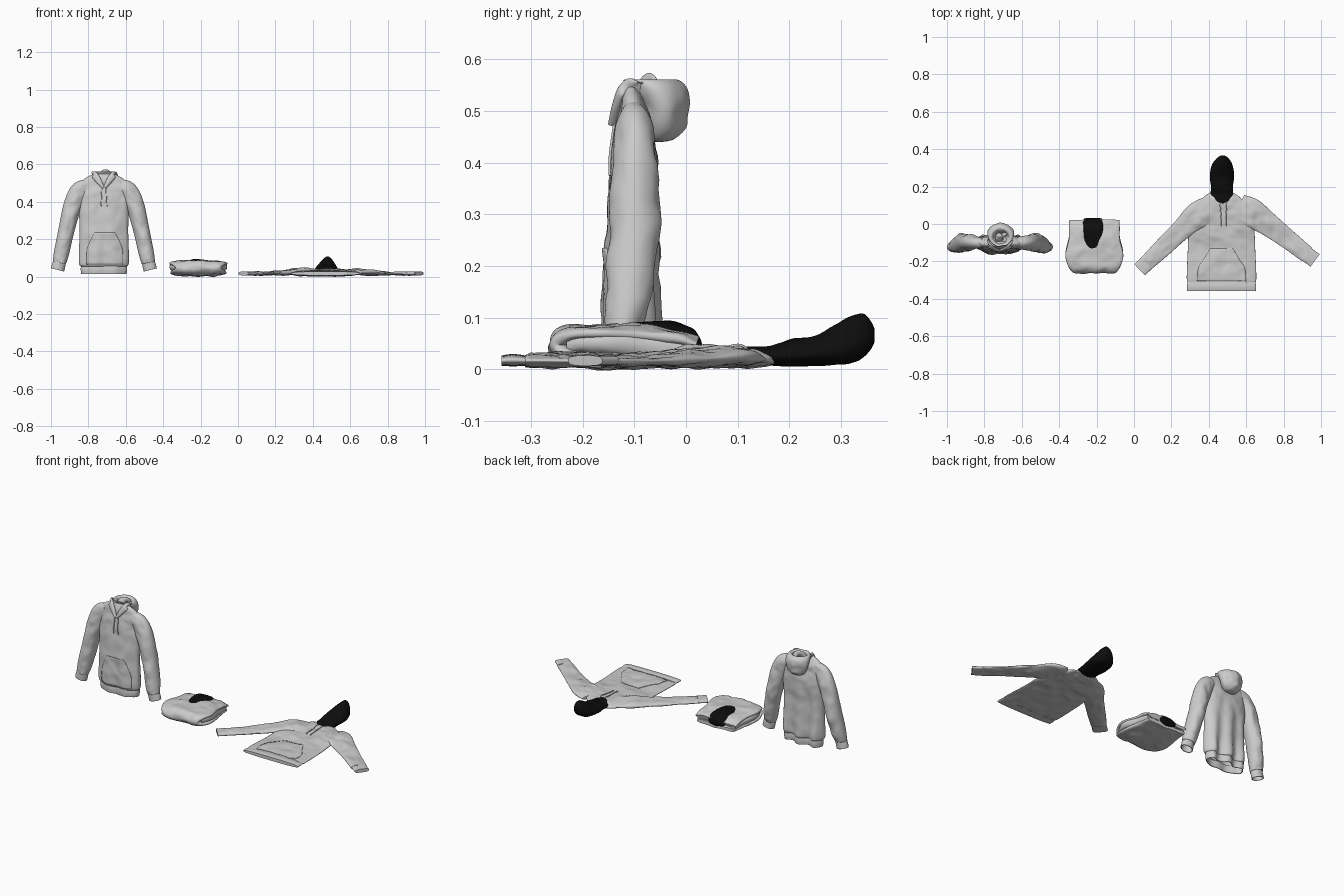
import bpy, math
from mathutils import Vector, noise
from mathutils.bvhtree import BVHTree

if "Cube" in bpy.data.objects:
    bpy.data.objects.remove(bpy.data.objects["Cube"])

X, Y, Z = Vector((1, 0, 0)), Vector((0, 1, 0)), Vector((0, 0, 1))
black = bpy.data.materials.new("black_fabric")
black.diffuse_color = (0.004, 0.004, 0.004, 1)
black.use_nodes = True
black.node_tree.nodes["Principled BSDF"].inputs["Base Color"].default_value = black.diffuse_color


def finish(name, verts, faces, mat=None, thick=0):
    me = bpy.data.meshes.new(name)
    me.from_pydata(verts, [], faces)
    ob = bpy.data.objects.new(name, me)
    bpy.context.collection.objects.link(ob)
    if mat:
        me.materials.append(mat)
    bpy.ops.object.select_all(action='DESELECT')
    bpy.context.view_layer.objects.active = ob
    ob.select_set(True)
    bpy.ops.object.mode_set(mode='EDIT')
    bpy.ops.mesh.select_all(action='SELECT')
    bpy.ops.mesh.normals_make_consistent(inside=False)
    bpy.ops.object.mode_set(mode='OBJECT')
    bpy.ops.object.shade_smooth_by_angle(angle=math.radians(50))
    if thick:
        m = ob.modifiers.new("thickness", 'SOLIDIFY')
        m.thickness, m.offset = thick, -1
    return ob


def spline(secs, steps):
    # Catmull-Rom through the section rows
    s = [secs[0]] + list(secs) + [secs[-1]]
    out = []
    for i in range(1, len(s) - 2):
        for k in range(steps):
            t = k / steps
            out.append([0.5 * (2 * b + (c - a) * t + (2 * a - 5 * b + 4 * c - d) * t * t
                               + (3 * b - a - 3 * c + d) * t ** 3)
                        for a, b, c, d in zip(s[i - 1], s[i], s[i + 1], s[i + 2])])
    return out + [list(secs[-1])]


def loft(name, secs, u=None, v=None, power=2.0, steps=8, n=64, warp=None,
         wrinkle=0.0, caps=(True, True), mat=None, thick=0):
    # secs rows: x, y, z, half width, half depth
    rows = spline(secs, steps)
    P = [Vector(r[:3]) for r in rows]
    verts, faces = [], []
    for i, r in enumerate(rows):
        t = (P[min(i + 1, len(P) - 1)] - P[max(i - 1, 0)]).normalized()
        uu = u or v.cross(t).normalized()
        vv = v or t.cross(u).normalized()
        for k in range(n):
            a = 2 * math.pi * k / n
            c, s = math.cos(a), math.sin(a)
            p = (P[i] + uu * r[3] * math.copysign(abs(c) ** (2 / power), c)
                 + vv * r[4] * math.copysign(abs(s) ** (2 / power), s))
            if wrinkle:
                p = p + vv * wrinkle * (noise.noise(p * 16) + 0.5 * noise.noise(p * 33)) * s
            verts.append(warp(p) if warp else p)
    for i in range(len(rows) - 1):
        for k in range(n):
            faces.append((i * n + k, i * n + (k + 1) % n,
                          (i + 1) * n + (k + 1) % n, (i + 1) * n + k))
    if caps[0]:
        faces.append(tuple(range(n))[::-1])
    if caps[1]:
        faces.append(tuple(range((len(rows) - 1) * n, len(rows) * n)))
    finish(name, verts, faces, mat, thick)
    return BVHTree.FromPolygons(verts, faces)


def on_surface(tree, p, d, off):
    hit = tree.ray_cast(p, d)[0]
    return (hit if hit else p + d * 0.5) - d * off


def pocket(name, tree, cx, levels, d, place):
    # trapezoid patch laid onto the garment; levels rows: position, half width
    rows, n = spline(levels, 6), 24
    verts = [on_surface(tree, place(cx + w * (2 * k / n - 1), h), d, 0.003)
             for h, w in rows for k in range(n + 1)]
    faces = [(i * (n + 1) + k, i * (n + 1) + k + 1, (i + 1) * (n + 1) + k + 1, (i + 1) * (n + 1) + k)
             for i in range(len(rows) - 1) for k in range(n)]
    finish(name, verts, faces, thick=0.003)


def cord(name, pts, r=0.0025, mat=None):
    rows = spline(pts, 5)
    cu = bpy.data.curves.new(name, 'CURVE')
    cu.dimensions, cu.bevel_depth, cu.bevel_resolution, cu.use_fill_caps = '3D', r, 2, True
    sp = cu.splines.new('POLY')
    sp.points.add(len(rows) - 1)
    for q, p in zip(sp.points, rows):
        q.co = (*p, 1)
    if mat:
        cu.materials.append(mat)
    bpy.context.collection.objects.link(bpy.data.objects.new(name, cu))


# ---------- hanging hoodie ----------
C = -0.717


def drape(p):
    f = max(0, min(1, (0.42 - p.z) / 0.35))
    back = max(0, min(1, (p.y + 0.13) / 0.06))
    q = p.copy()
    q.y += f * 0.010 * (0.4 + 0.9 * back) * math.sin((p.x - C) * 62 + 1.2 + 2 * p.z)
    return q


torso = loft("hanging_body", [(C, y, z, w, d) for z, w, y, d in (
    (0.055, .124, -.108, .044), (0.085, .134, -.108, .050), (.25, .130, -.108, .047),
    (.38, .135, -.102, .045), (.45, .136, -.100, .039), (.49, .132, -.100, .033),
    (.52, .108, -.103, .024), (.54, .075, -.105, .016), (.55, .050, -.106, .011))],
    u=X, v=Y, power=2.3, warp=drape, wrinkle=.006, caps=(False, True), thick=.004)
loft("hanging_hem_band", [(C, -.108, .014, .121, .043), (C, -.108, .035, .124, .045),
     (C, -.108, .058, .123, .043)], u=X, v=Y, power=2.3, warp=drape, caps=(False, False), thick=.004)
for s, side in ((-1, "left"), (1, "right")):
    loft("hanging_sleeve_" + side, [(C + s * x, y, z, w, d) for x, y, z, w, d in (
        (.085, -.102, .487, .036, .026), (.130, -.099, .457, .050, .035), (.167, -.099, .38, .049, .043),
        (.200, -.101, .25, .043, .049), (.226, -.113, .13, .041, .042), (.238, -.121, .075, .036, .032))],
        v=Y, wrinkle=.008, caps=(True, False), thick=.004)
    loft("hanging_cuff_" + side, [(C + s * x, -.122, z, w, .029) for x, z, w in (
        (.237, .080, .034), (.243, .056, .036), (.248, .036, .036))],
        v=Y, caps=(False, False), thick=.004)
    # hood edge falling to the neck point, and drawstring
    loft("hanging_hood_edge_" + side, [(C + s * x, y, z, w, .010) for x, y, z, w in (
        (.060, -.085, .545, .012), (.052, -.118, .545, .018), (.030, -.132, .515, .016),
        (.004, -.141, .475, .007))], v=Y, n=24)
    cord("hanging_drawstring_" + side,
         [on_surface(torso, Vector((C + s * (.010 + .002 * i), -.5, z)), Y, .003)
          for i, z in enumerate((.485, .45, .41, .375))])
pocket("hanging_pocket", torso, C + .005,
       [(.235, .055), (.19, .078), (.14, .096), (.065, .098)], Y, lambda a, h: Vector((a, -.5, h)))
# hood bag: outside, over the rim, down the inside
loft("hanging_hood", [(C + .005, y, z, w, d) for y, z, w, d in (
    (-.052, .440, .008, .006), (-.048, .446, .036, .026), (-.043, .470, .058, .040),
    (-.043, .505, .070, .044), (-.055, .540, .071, .052), (-.067, .558, .062, .052),
    (-.070, .560, .050, .042), (-.070, .545, .040, .030), (-.065, .500, .026, .018))],
    u=X, v=Y, wrinkle=.008)
loft("hanging_hood_inner_fold", [(C - .02, -.10, .50, .02, .008), (C, -.085, .545, .025, .010),
     (C + .02, -.06, .55, .018, .008), (C + .03, -.045, .52, .01, .005)], v=Y, n=24)

# ---------- folded hoodie ----------
F = -.212
loft("folded_body", [(F, y, z, w, d) for y, z, w, d in (
    (.018, .020, .125, .012), (-.06, .020, .135, .017), (-.16, .021, .150, .018), (-.225, .028, .140, .018),
    (-.250, .047, .122, .017), (-.225, .066, .140, .018), (-.165, .070, .155, .018),
    (-.085, .066, .137, .018), (-.02, .060, .136, .017), (.020, .048, .134, .012))],
    u=X, power=2.8, wrinkle=.008)
for s, side in ((-1, "left"), (1, "right")):
    loft("folded_sleeve_" + side, [(F + s * x, y, z, w, d) for x, y, z, w, d in (
        (.115, .012, .040, .012, .018), (.112, -.07, .044, .024, .024),
        (.122, -.16, .052, .032, .027), (.105, -.225, .048, .022, .022))],
        v=Z, wrinkle=.008)
loft("folded_hood", [(-.219, y, z, w, d) for y, z, w, d in (
    (-.136, .078, .012, .005), (-.125, .077, .034, .010), (-.09, .070, .050, .020), (-.03, .062, .058, .033),
    (.010, .052, .057, .030), (.026, .044, .050, .018), (.031, .042, .040, .006))],
    u=X, v=Z, power=2.3, wrinkle=.005, mat=black)

# ---------- hoodie laid flat ----------
B = .468
flat = loft("flat_body", [(B, y, z, w, d) for y, z, w, d in (
    (-.312, .016, .176, .009), (-.29, .017, .186, .011), (-.13, .016, .180, .011), (-.04, .020, .176, .015),
    (.05, .022, .165, .018), (.11, .021, .125, .016), (.15, .020, .090, .014), (.170, .019, .055, .010))],
    u=X, v=Z, power=2.6, wrinkle=.008)
loft("flat_hem_band", [(B, -.357, .017, .184, .010), (B, -.335, .018, .185, .012),
     (B, -.310, .017, .181, .010)], u=X, v=Z, power=3)
sleeves = {
    "left": [(.420, .085, .020, .070, .012), (.340, .045, .027, .072, .020), (.255, -.030, .022, .055, .014),
             (.140, -.140, .017, .048, .010), (.065, -.212, .016, .041, .009)],
    "right": [(.560, .090, .020, .070, .012), (.625, .060, .026, .078, .018), (.705, .007, .021, .064, .013),
              (.810, -.072, .017, .052, .010), (.925, -.163, .016, .045, .009)]}
cuffs = {"left": [(.068, -.209), (.030, -.245)], "right": [(.922, -.161), (.968, -.195)]}
for i, side in enumerate(("left", "right")):
    s = 2 * i - 1
    loft("flat_sleeve_" + side, sleeves[side], v=Z, power=2.4, wrinkle=.008)
    loft("flat_cuff_" + side, [(x, y, .017, .041, .010) for x, y in cuffs[side]], v=Z, power=3)
    # drawstring loops up at the neck, then lies on the chest
    cord("flat_drawstring_" + side,
         [(.478 + s * .012, .125, .035), (.478 + s * .017, .105, .047), (.478 + s * .016, .080, .044)]
         + [on_surface(flat, Vector((.478 + s * .013, y, .5)), -Z, .003) for y in (.05, .02, -.01)])
pocket("flat_pocket", flat, B, [(-.13, .060), (-.19, .095), (-.235, .124), (-.305, .130)],
       -Z, lambda a, h: Vector((a, h, .5)))


def peak(p):
    # hood narrows towards its ridge
    t = max(0, min(1, (p.z - .025) / .08))
    q = p.copy()
    q.x = .47 + .01 * t + (p.x - .47) * (1 - .55 * t)
    return q


loft("flat_hood", [(.47, y, z, w, d) for y, z, w, d in (
    (.098, .030, .025, .006), (.120, .026, .052, .014), (.16, .026, .060, .018), (.20, .032, .060, .025),
    (.25, .037, .068, .029), (.29, .047, .068, .039), (.325, .058, .060, .045), (.345, .066, .047, .041),
    (.358, .067, .032, .026), (.365, .066, .015, .010))],
    u=X, v=Z, power=2.3, warp=peak, wrinkle=.006, mat=black)
